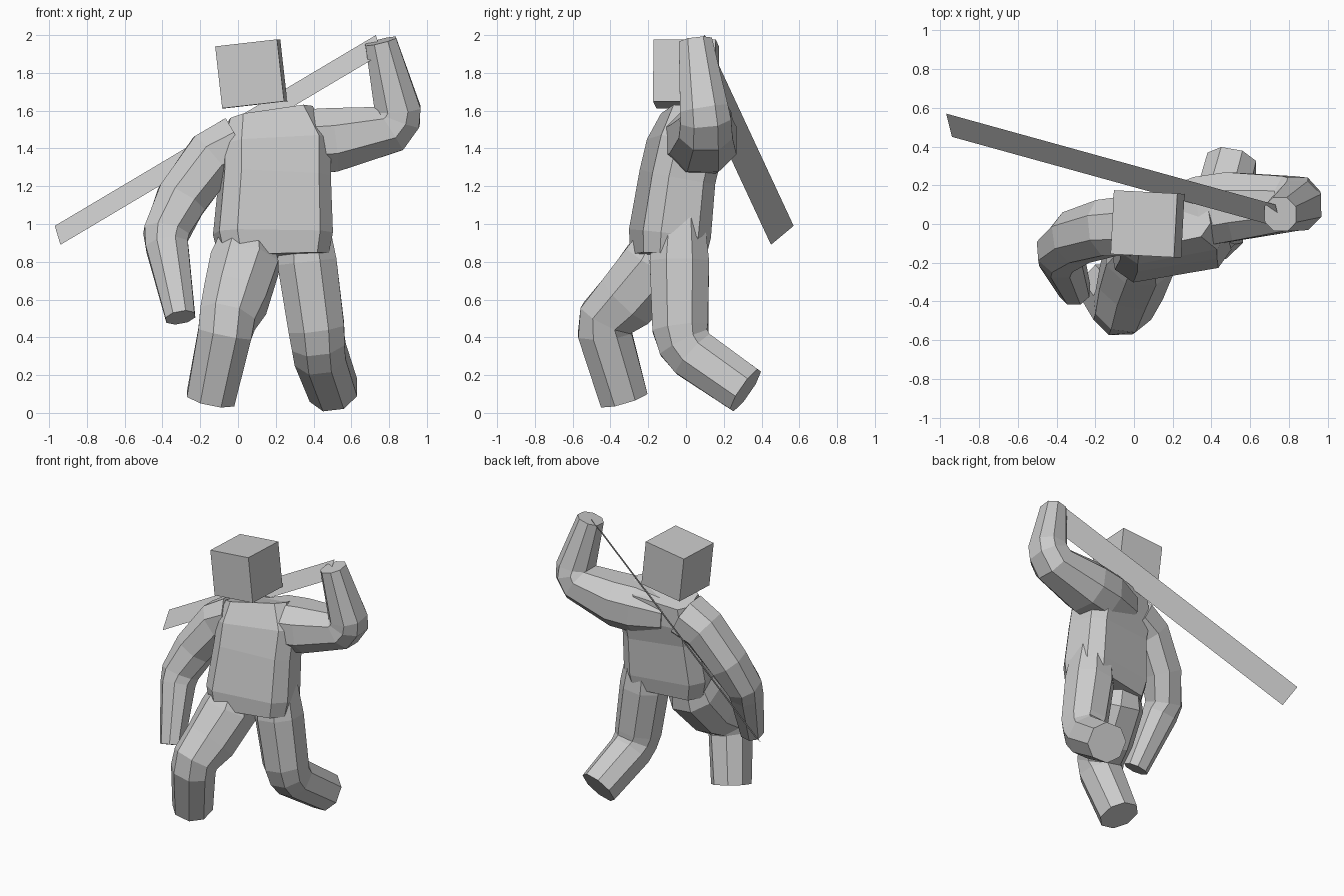
import bpy, bmesh
from math import radians
from mathutils import Vector, Matrix

if "Cube" in bpy.data.objects:
    bpy.data.objects.remove(bpy.data.objects["Cube"])


def make_object(name, bm):
    bmesh.ops.recalc_face_normals(bm, faces=bm.faces)
    mesh = bpy.data.meshes.new(name)
    bm.to_mesh(mesh)
    bm.free()
    obj = bpy.data.objects.new(name, mesh)
    bpy.context.collection.objects.link(obj)
    return obj


def loft(name, ref, sections, chamfer=0.56, ratio=1.0):
    """Eight-sided tube; section = (x, y, z, half size along ref); ratio gives the other half."""
    bm = bmesh.new()
    centres = [Vector(s[:3]) for s in sections]
    dirs = [(b - a).normalized() for a, b in zip(centres, centres[1:])]
    rings = []
    for i, (c, s) in enumerate(zip(centres, sections)):
        t = (dirs[max(i - 1, 0)] + dirs[min(i, len(dirs) - 1)]).normalized()
        u = Vector(ref)
        u = (u - t * u.dot(t)).normalized()
        v = t.cross(u)
        a, b = s[3], s[3] * ratio
        k = chamfer * min(a, b)
        pts = [(a, b - k), (a - k, b), (k - a, b), (-a, b - k),
               (-a, k - b), (k - a, -b), (a - k, -b), (a, k - b)]
        rings.append([bm.verts.new(c + u * p + v * q) for p, q in pts])
    for r, n in zip(rings, rings[1:]):
        for j in range(8):
            bm.faces.new((r[j], r[(j + 1) % 8], n[(j + 1) % 8], n[j]))
    bm.faces.new(rings[0])
    bm.faces.new(rings[-1])
    return make_object(name, bm)


# Torso, twisted a little and leaning to one side at the shoulders
body = loft("body", (0.985, 0.17, 0), [
    (0.19, -0.095, 0.83, 0.28), (0.185, -0.085, 0.95, 0.305), (0.195, -0.045, 1.25, 0.285),
    (0.195, -0.005, 1.42, 0.285), (0.165, 0.03, 1.575, 0.225)], 0.45, 0.6)

# Arms
raised_arm = loft("raised_arm", (0, 1, 0), [
    (0.12, 0.03, 1.42, 0.13), (0.34, 0.065, 1.435, 0.18), (0.50, 0.09, 1.445, 0.178),
    (0.80, 0.105, 1.505, 0.142), (0.84, 0.105, 1.56, 0.135), (0.845, 0.095, 1.61, 0.128),
    (0.755, 0.05, 1.968, 0.088)], ratio=0.95)
lowered_arm = loft("lowered_arm", (0, 1, 0), [
    (0.0, -0.01, 1.42, 0.155), (-0.14, -0.02, 1.35, 0.145), (-0.30, -0.07, 1.13, 0.135),
    (-0.38, -0.14, 0.95, 0.12), (-0.375, -0.175, 0.88, 0.112), (-0.305, -0.345, 0.505, 0.078)])

# Legs
rear_leg = loft("rear_leg", (1, 0, 0), [
    (0.34, -0.03, 1.1, 0.12), (0.365, -0.035, 0.80, 0.157), (0.415, -0.03, 0.45, 0.148),
    (0.425, -0.01, 0.37, 0.14), (0.435, 0.04, 0.31, 0.137), (0.505, 0.315, 0.12, 0.128)])
front_leg = loft("front_leg", (1, 0, 0), [
    (0.05, -0.08, 1.0, 0.11), (0.035, -0.155, 0.79, 0.18), (-0.015, -0.31, 0.60, 0.168),
    (-0.055, -0.42, 0.50, 0.148), (-0.07, -0.43, 0.42, 0.142), (-0.145, -0.33, 0.075, 0.128)])

# Fuse the limbs into the body
limbs = [raised_arm, lowered_arm, rear_leg, front_leg]
for limb in limbs:
    mod = body.modifiers.new("join", 'BOOLEAN')
    mod.operation = 'UNION'
    mod.solver = 'EXACT'
    mod.object = limb
bpy.context.view_layer.update()
fused = bpy.data.meshes.new_from_object(
    body.evaluated_get(bpy.context.evaluated_depsgraph_get()))
body.modifiers.clear()
body.data = fused
for limb in limbs:
    bpy.data.objects.remove(limb)

# Tilted cube head
bm = bmesh.new()
bmesh.ops.create_cube(bm, size=0.33, matrix=Matrix.Translation((0.07, 0.0, 1.795))
                      @ Matrix.Rotation(radians(-3), 4, 'Z')
                      @ Matrix.Rotation(radians(-6.5), 4, 'Y'))
make_object("head", bm)

# Flat blade slung behind the back
bm = bmesh.new()
tip, hilt, width = Vector((-0.97, 0.57, 0.99)), Vector((0.73, 0.10, 2.0)), Vector((0.03, -0.12, -0.1))
bm.faces.new([bm.verts.new(p) for p in (tip, tip + width, hilt + width, hilt)])
make_object("blade", bm)
